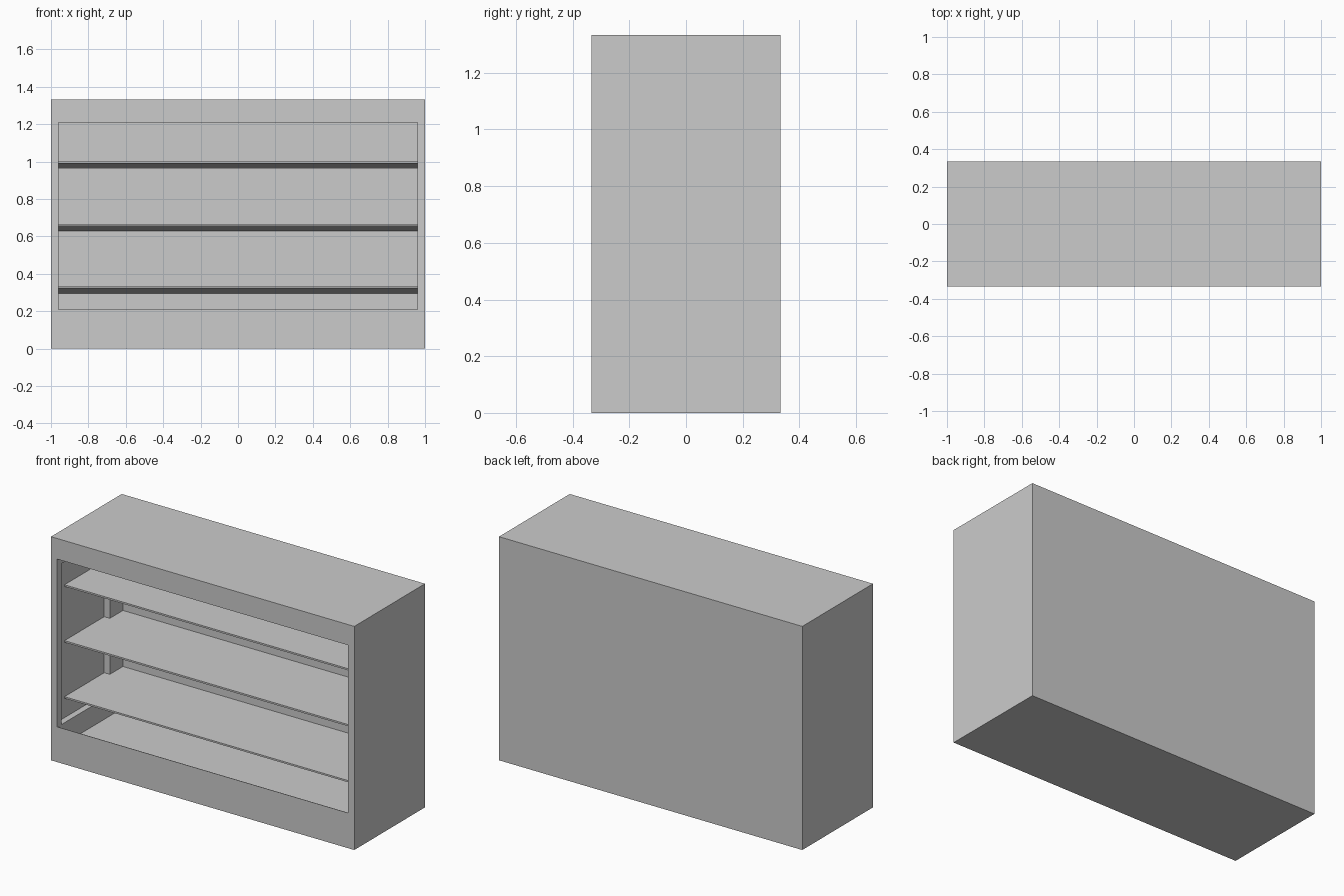
import bpy

if "Cube" in bpy.data.objects:
    bpy.data.objects.remove(bpy.data.objects["Cube"])

W, D, H = 1.0, 0.333, 1.333      # half width, half depth, height
IN_X, SLOT_X = 0.96, 0.997       # cavity half width, side slot half width
BACK_Y, SLOT_Y0, SLOT_Y1 = 0.287, -0.29, 0.164


def mesh_object(name, bottom, top):
    """Closed solid from two matching loops of points."""
    n = len(bottom)
    faces = [tuple(reversed(range(n))), tuple(range(n, 2 * n))]
    faces += [(i, (i + 1) % n, n + (i + 1) % n, n + i) for i in range(n)]
    mesh = bpy.data.meshes.new(name)
    mesh.from_pydata(bottom + top, [], faces)
    obj = bpy.data.objects.new(name, mesh)
    bpy.context.collection.objects.link(obj)
    return obj


def side_profile(name, yz, half_width):
    """Extrude a counter-clockwise side profile across x."""
    return mesh_object(name, [(-half_width, y, z) for y, z in yz],
                       [(half_width, y, z) for y, z in yz])


def rect(y0, y1, z0, z1):
    return [(y0, z0), (y1, z0), (y1, z1), (y0, z1)]


def cut(target, cutter):
    cutter.hide_render = True
    mod = target.modifiers.new("cut", 'BOOLEAN')
    mod.operation, mod.solver, mod.object = 'DIFFERENCE', 'EXACT', cutter
    bpy.context.view_layer.objects.active = target
    bpy.ops.object.modifier_apply(modifier=mod.name)
    bpy.data.objects.remove(cutter)


# Cabinet body: open front, floor sunk behind a thin toe board
body = side_profile("cabinet_body", rect(-D, D, 0, H), W)
cut(body, side_profile("cavity_cutter", [
    (-0.4, 0.21), (-0.33, 0.21), (-0.33, 0.085),
    (BACK_Y, 0.085), (BACK_Y, 1.21), (-0.4, 1.21)], IN_X))

# Wide slots in both side walls that hold the shelves
cut(body, side_profile("slot_cutter", rect(SLOT_Y0, SLOT_Y1, 0.208, 1.167), SLOT_X))

# Shelves: flat top, underside thickening towards the back
FRONT_Y = -0.21
plan = [(-SLOT_X, FRONT_Y), (SLOT_X, FRONT_Y), (SLOT_X, SLOT_Y1), (IN_X, SLOT_Y1),
        (IN_X, BACK_Y), (-IN_X, BACK_Y), (-IN_X, SLOT_Y1), (-SLOT_X, SLOT_Y1)]
for name, z in (("lower_shelf", 0.333), ("middle_shelf", 0.667), ("upper_shelf", 1.0)):
    under = [(x, y, z - 0.01 - 0.028 * (y - FRONT_Y) / (BACK_Y - FRONT_Y)) for x, y in plan]
    mesh_object(name, under, [(x, y, z) for x, y in plan])
